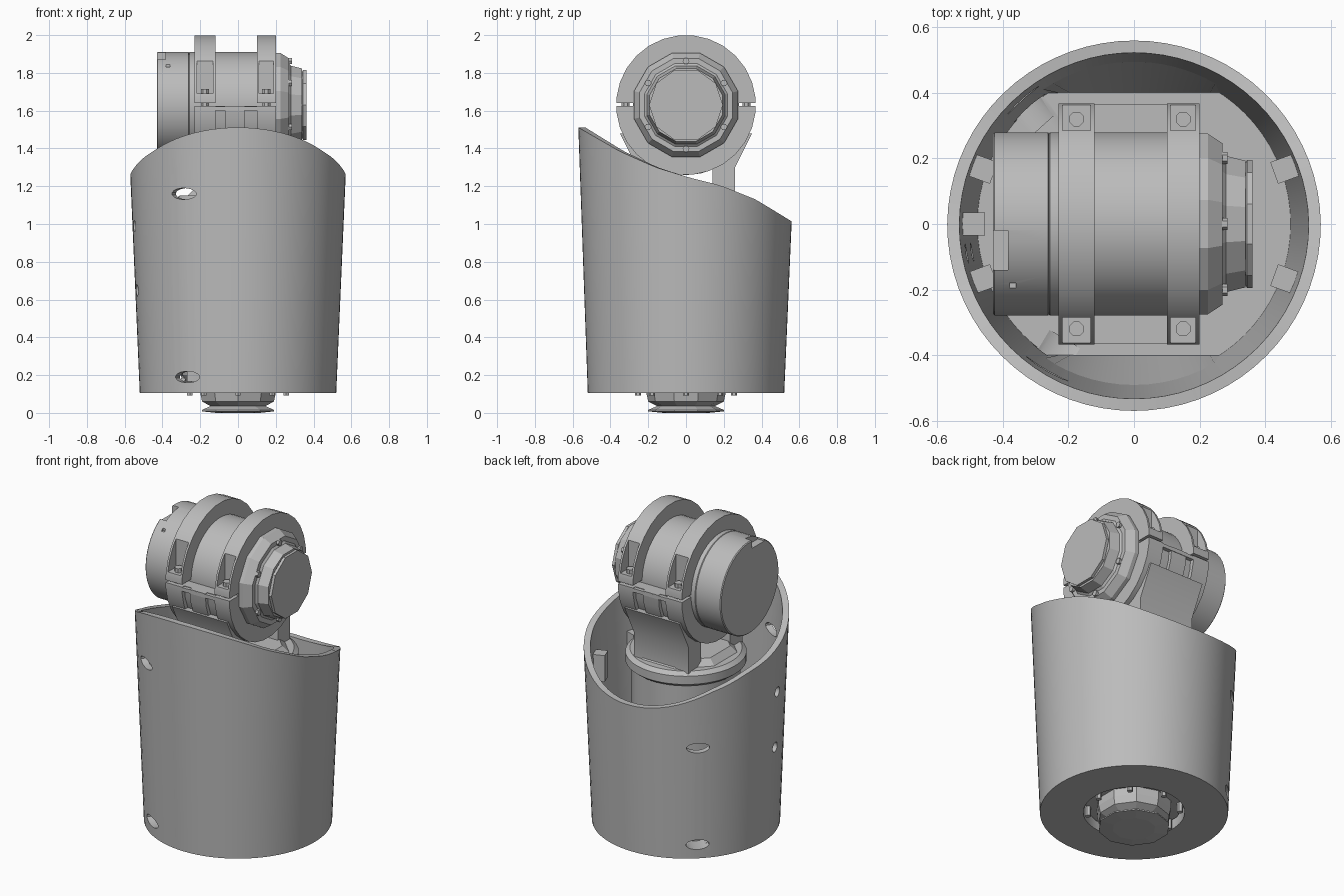
import bpy, bmesh
from math import sin, cos, pi, radians
from mathutils import Matrix, Vector

old = bpy.data.objects.get("Cube")
if old:
    bpy.data.objects.remove(old)

GREY = (0.5, 0.5, 0.5, 1)
mat = bpy.data.materials.new("plain grey")
mat.use_nodes = True
mat.diffuse_color = GREY
mat.node_tree.nodes["Principled BSDF"].inputs["Base Color"].default_value = GREY

JOINT = Vector((0, 0, 1.63))          # centre of the horizontal joint
ALONG_X = Matrix.Rotation(pi / 2, 4, "Y")


def finish(name, bm, smooth=True):
    bmesh.ops.recalc_face_normals(bm, faces=bm.faces)
    me = bpy.data.meshes.new(name)
    bm.to_mesh(me)
    bm.free()
    me.materials.append(mat)
    ob = bpy.data.objects.new(name, me)
    bpy.context.collection.objects.link(ob)
    if smooth:
        shade(ob)
    return ob


def activate(ob):
    bpy.ops.object.select_all(action="DESELECT")
    ob.select_set(True)
    bpy.context.view_layer.objects.active = ob


def shade(ob):
    activate(ob)
    bpy.ops.object.shade_smooth_by_angle(angle=radians(30))


def bridge(bm, a, b):
    for i in range(len(a)):
        j = (i + 1) % len(a)
        bm.faces.new((a[i], a[j], b[j], b[i]))


def lathe(name, profile, matrix=Matrix(), sides=48, smooth=True):
    """Closed turned solid from (height, radius) pairs."""
    bm = bmesh.new()
    rings = [[bm.verts.new((r * cos(2 * pi * (i + .5) / sides),
                            r * sin(2 * pi * (i + .5) / sides), h))
              for i in range(sides)] for h, r in profile]
    for a, b in zip(rings, rings[1:]):
        bridge(bm, a, b)
    bm.faces.new(rings[0])
    bm.faces.new(rings[-1])
    bm.transform(matrix)
    return finish(name, bm, smooth)


def box(name, lo, hi):
    bm = bmesh.new()
    lo, hi = Vector(lo), Vector(hi)
    bmesh.ops.create_cube(bm, size=1)
    bm.transform(Matrix.Translation((lo + hi) / 2) @ Matrix.Diagonal((*(hi - lo), 1)))
    return finish(name, bm, False)


def prism(name, outline, x0, x1):
    """Extrudes a (y, z) outline along x."""
    bm = bmesh.new()
    ends = [[bm.verts.new((x, y, z)) for y, z in outline] for x in (x0, x1)]
    bridge(bm, *ends)
    for e in ends:
        bm.faces.new(e)
    return finish(name, bm)


def cut(ob, cutters):
    for c in cutters:
        c.hide_render = True
        mod = ob.modifiers.new("cut", "BOOLEAN")
        mod.operation, mod.solver, mod.object = "DIFFERENCE", "EXACT", c
        activate(ob)
        bpy.ops.object.modifier_apply(modifier=mod.name)
        bpy.data.objects.remove(c)
    shade(ob)


# Tapered shell with a wavy slanted rim
RIM = [(-.565, 1.51), (-.35, 1.385), (-.16, 1.3), (.02, 1.245),
       (.18, 1.205), (.37, 1.13), (.565, 1.015)]


def rim_height(y):
    y = max(-.565, min(.565, y))
    for (y0, z0), (y1, z1) in zip(RIM, RIM[1:]):
        if y <= y1:
            return z0 + (z1 - z0) * (y - y0) / (y1 - y0)


def shell_radius(z):
    return .52 + .05 * min(1, (z - .105) / 1.15)


bm = bmesh.new()
N = 72
rings = [[] for _ in range(6)]
for i in range(N):
    a = 2 * pi * i / N
    top = rim_height(.567 * sin(a))
    r = shell_radius(top)
    spots = [(.52, .105), (r, top), (r - .037, top), (.478, .17), (.28, .17), (.28, .105)]
    for ring, (rr, z) in zip(rings, spots):
        ring.append(bm.verts.new((rr * cos(a), rr * sin(a), z)))
for k in range(6):
    bridge(bm, rings[k], rings[(k + 1) % 6])
shell = finish("outer_shell", bm)


def radial(angle, z, r):
    a = radians(angle)
    return (Matrix.Translation((r * cos(a), r * sin(a), z)) @ Matrix.Rotation(a, 4, "Z")
            @ ALONG_X)


# Screw holes through the shell: wide slots and small round ones
holes = [(239, .19, .075), (239, 1.16, .075), (132, .19, .065), (132, .79, .065),
         (190, .65, .03), (190, .99, .03)]
cut(shell, [lathe("hole_cutter", [(-.12, .03), (.12, .03)],
                  radial(a, z, .53) @ Matrix.Diagonal((1, w / .03, 1, 1)), 16)
            for a, z, w in holes])

# Sloped ledges at the front and back of the cavity floor
for side, name in ((-1, "front_ledge"), (1, "back_ledge")):
    bm = bmesh.new()
    arc = [radians(a) for a in range(56, 125, 4)]
    low = [bm.verts.new((.40 / sin(a) * cos(a), side * .40, .165)) for a in arc]
    high = [bm.verts.new((.495 * cos(a), side * .495 * sin(a), .5)) for a in arc]
    for i in range(len(arc) - 1):
        bm.faces.new((low[i], low[i + 1], high[i + 1], high[i]))
    finish(name, bm)

# Ribs on the inner wall
for angle in (20, 160, 180, 200, 340):
    rib = box("wall_rib", (.455, -.035, .9), (.54, .035, 1.06))
    rib.data.transform(Matrix.Rotation(radians(angle), 4, "Z"))

# Central drive column, turntable and faceted top plate
lathe("drive_column", [(.15, .27), (.2, .3), (1.08, .3)], sides=16)
lathe("turntable", [(1.06, .31), (1.08, .335), (1.13, .335), (1.15, .31)])
lathe("turntable_plate", [(1.14, .3), (1.185, .25)], sides=8, smooth=False)

# Hub and washer under the base
lathe("base_hub", [(.035, .15), (.06, .2), (.105, .21), (.16, .21)], sides=10, smooth=False)
lathe("base_washer", [(0, .12), (.008, .2), (.016, .2), (.05, .12)], sides=10, smooth=False)
for k in range(8):
    a = k * pi / 4
    lathe("base_screw", [(.093, .016), (.17, .016)],
          Matrix.Translation((.255 * cos(a), .255 * sin(a), 0)), 6, False)

# Horizontal motor drum with stepped, faceted end cap
joint = Matrix.Translation(JOINT) @ ALONG_X
drum = lathe("motor_drum", [(-.43, .275), (-.425, .28), (-.262, .28), (-.26, .276),
                            (-.256, .28), (.2, .28)], joint)
cut(drum, [box("notch_cutter", (-.46, -.14, 1.86), (-.385, -.02, 2)),
           box("pocket_cutter", (-.38, -.3, 1.83), (-.36, -.18, 1.86))])
lathe("motor_flange", [(.19, .285), (.225, .285), (.27, .255)], joint, 12, False)
lathe("motor_cap", [(.26, .24), (.28, .215), (.34, .2)], joint, 12, False)
lathe("cap_plate", [(.33, .17), (.345, .195), (.362, .195)], joint, 10, False)
for k in range(6):
    a = k * pi / 3
    lathe("flange_screw", [(.22, .018), (.285, .018)],
          joint @ Matrix.Translation((.232 * cos(a), .232 * sin(a), 0)), 6, False)

# Two split clamp collars with recessed bolts
for name, x0, x1 in (("right_collar", -.23, -.12), ("left_collar", .10, .20)):
    collar = lathe(name, [(x0, .37), (x1, .37)], joint, 28)
    cutters = [box("split_cutter", (x0 - .1, -.5, 1.625), (x1 + .1, .5, 1.64))]
    for s in (-1, 1):
        y0, y1 = sorted((s * .285, s * .45))
        cutters.append(box("pocket_cutter", (x0 + .012, y0, 1.69), (x1 - .012, y1, 1.95)))
        lathe("clamp_bolt", [(1.58, .024), (1.715, .024)],
              Matrix.Translation(((x0 + x1) / 2, s * .32, 0)), 8, False)
    cut(collar, cutters)


# Lower saddle between the collars, with a centre rib
def half_disc(r):
    return [(r * cos(pi + pi * i / 14), 1.625 + r * sin(pi + pi * i / 14)) for i in range(15)]


prism("saddle", half_disc(.345), -.125, .105)
prism("saddle_rib", half_disc(.366), -.07, .035)
prism("saddle_shelf", [(-.366, 1.6), (.366, 1.6), (.366, 1.622), (-.366, 1.622)], -.125, .105)

# Bracket legs joining the saddle to the turntable
for s, name in ((-1, "front_leg"), (1, "back_leg")):
    prism(name, [(s * y, z) for y, z in ((.14, 1.14), (.26, 1.14), (.26, 1.3),
                                         (.35, 1.48), (.2, 1.48), (.14, 1.3))], -.2, .17)
